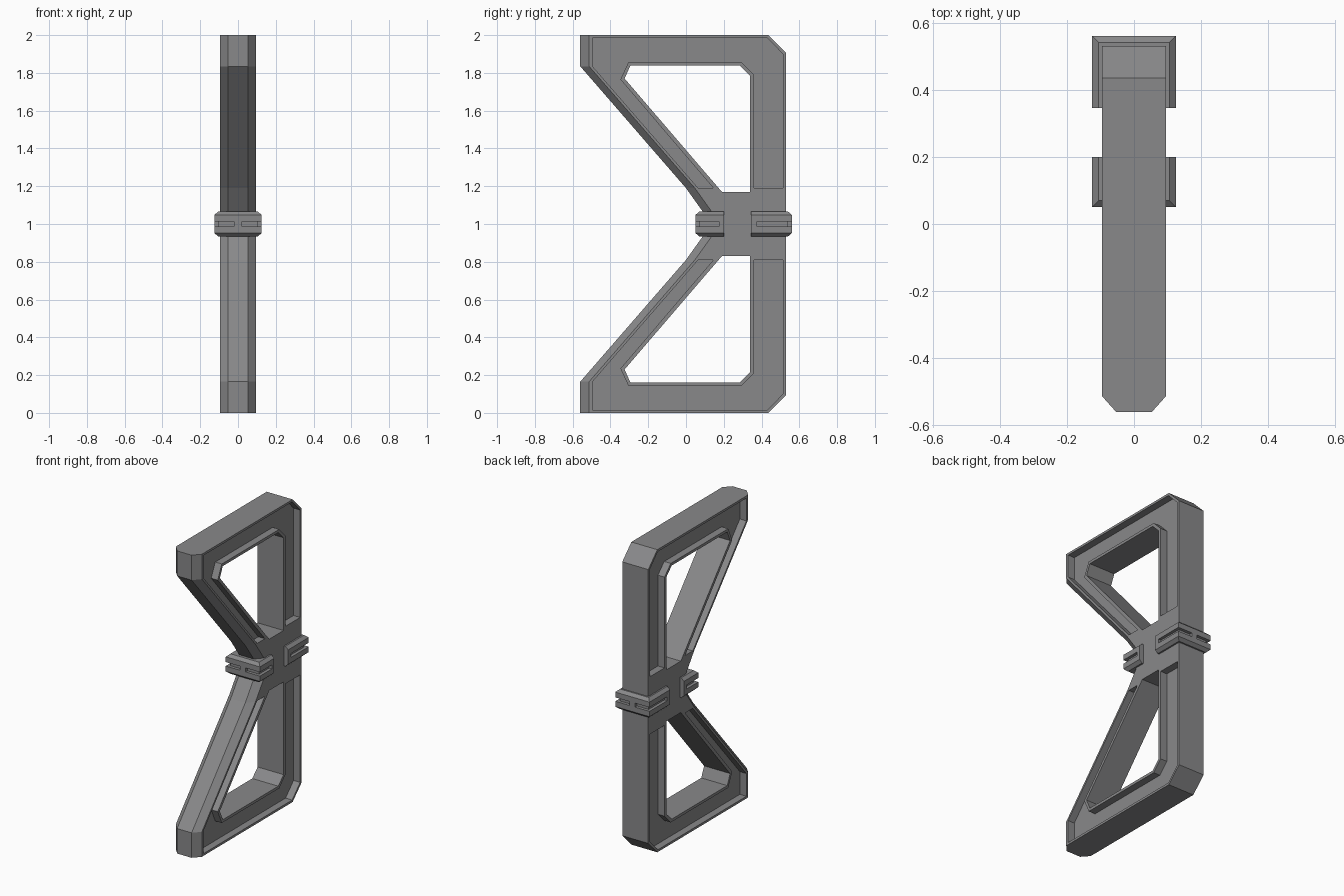
import bpy, bmesh

if "Cube" in bpy.data.objects:
    bpy.data.objects.remove(bpy.data.objects["Cube"])

grey = bpy.data.materials.new("mid_grey")
grey.diffuse_color = (0.25, 0.25, 0.255, 1)
grey.use_nodes = True
grey.node_tree.nodes["Principled BSDF"].inputs["Base Color"].default_value = grey.diffuse_color


def loft(bm, sections):
    """Closed solid through matching rings of 3D points."""
    rings = [[bm.verts.new(p) for p in s] for s in sections]
    n = len(rings[0])
    for a, b in zip(rings, rings[1:]):
        for i in range(n):
            j = (i + 1) % n
            bm.faces.new((a[i], a[j], b[j], b[i]))
    bm.faces.new(rings[0][::-1])
    bm.faces.new(rings[-1])


def slab(bm, profile, x0, x1):
    """Extrude a (y, z) profile along x."""
    loft(bm, [[(x, y, z) for y, z in profile] for x in (x0, x1)])


def finish(bm, name):
    bmesh.ops.recalc_face_normals(bm, faces=bm.faces)
    me = bpy.data.meshes.new(name)
    bm.to_mesh(me)
    bm.free()
    me.materials.append(grey)
    ob = bpy.data.objects.new(name, me)
    bpy.context.collection.objects.link(ob)
    return ob


def cut(ob, cutter):
    cutter.hide_render = True
    m = ob.modifiers.new("cut", 'BOOLEAN')
    m.operation = 'DIFFERENCE'
    m.solver = 'EXACT'
    m.object = cutter
    bpy.context.view_layer.objects.active = ob
    bpy.ops.object.modifier_apply(modifier=m.name)
    bpy.data.objects.remove(cutter)


def flip(profile):
    return [(y, 2 - z) for y, z in profile]


# Frame: hourglass side profile, chamfered along the front edges
front = [(0.10, 1.05), (0.0, 1.19), (-0.56, 1.835), (-0.56, 2.0)]
back = [(0.435, 2.0), (0.53, 1.905)]


def outline(shift):
    upper = [(y + shift, z) for y, z in front] + back
    return upper + flip(upper)[::-1]


bm = bmesh.new()
loft(bm, [[(x, y, z) for y, z in outline(s)] for x, s in
          ((-0.095, 0.047), (-0.053, 0), (0.053, 0), (0.095, 0.047))])
frame = finish(bm, "frame")

# Window openings and recessed side panels, upper and lower
hole = [(-0.295, 1.838), (0.285, 1.838), (0.34, 1.783), (0.34, 1.17),
        (0.19, 1.17), (-0.325, 1.77)]
panel = [(-0.495, 1.835), (-0.495, 1.985), (0.43, 1.985), (0.513, 1.9),
         (0.513, 1.19), (0.36, 1.19), (0.36, 1.79), (0.295, 1.856),
         (-0.305, 1.856), (-0.347, 1.765), (0.145, 1.19), (0.065, 1.19)]
bm = bmesh.new()
for f in (list, flip):
    slab(bm, f(hole), -0.2, 0.2)
    slab(bm, f(panel), 0.047, 0.2)
    slab(bm, f(panel), -0.2, -0.047)
cut(frame, finish(bm, "frame_cutter"))


# Waist clips: chamfered bands with slots wrapping both outer corners
def clip(name, y_in, y_out, slot_end):
    d = 1 if y_out > y_in else -1

    def ring(z, c):
        w, o = 0.125 - c, y_out - d * c
        return [(-w, y_in, z), (w, y_in, z), (w, o, z), (-w, o, z)]

    bm = bmesh.new()
    loft(bm, [ring(z, c) for z, c in
              ((0.934, 0.02), (0.952, 0), (1.048, 0), (1.066, 0.02))])
    band = finish(bm, name)

    bm = bmesh.new()
    far, floor = y_out + d * 0.1, y_out - d * 0.02
    for s in (-1, 1):
        ell = [(0.02, far), (0.02, floor), (0.105, floor),
               (0.105, slot_end), (0.2, slot_end), (0.2, far)]
        loft(bm, [[(s * x, y, z) for x, y in ell] for z in (0.987, 1.013)])
    cut(band, finish(bm, name + "_cutter"))


clip("front_clip", 0.20, 0.05, 0.175)
clip("back_clip", 0.345, 0.56, 0.375)
